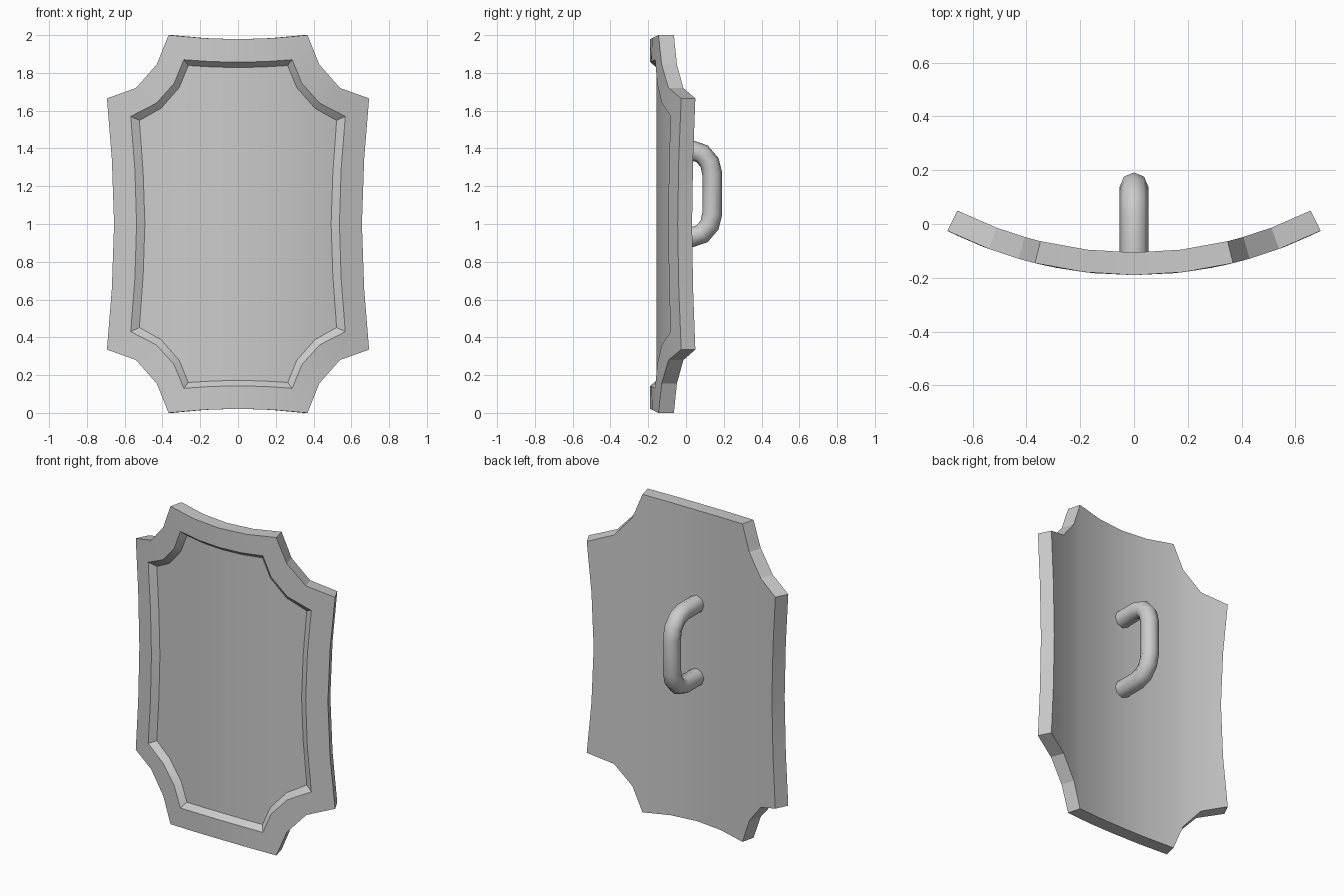
import bpy, bmesh
from math import sqrt, radians

if "Cube" in bpy.data.objects:
    bpy.data.objects.remove(bpy.data.objects["Cube"])

CY = 1.356                              # y of the curvature axis
R_FRONT, R_PANEL, R_BACK = 1.546, 1.511, 1.462

# Quarter outlines (x, z): top middle -> notch -> side middle
OUTER = [(0, 1.978), (.185, 1.984), (.368, 2.0), (.43, 1.845), (.54, 1.72),
         (.694, 1.665), (.668, 1.345), (.656, 1.0)]
RIDGE = [(0, 1.857), (.145, 1.86), (.287, 1.87), (.338, 1.745), (.432, 1.64),
         (.568, 1.57), (.546, 1.29), (.537, 1.0)]
PANEL = [(0, 1.828), (.132, 1.831), (.263, 1.839), (.311, 1.722), (.408, 1.612),
         (.522, 1.548), (.502, 1.27), (.493, 1.0)]
BACK = [(x * R_BACK / R_FRONT, z) for x, z in OUTER]


def ring(bm, quarter, radius):
    """Mirror a quarter outline to a closed loop wrapped on a cylinder."""
    right = quarter + [(x, 2 - z) for x, z in quarter[-2::-1]]
    full = right + [(-x, z) for x, z in right[-2:0:-1]]
    return [bm.verts.new((x, CY - sqrt(radius**2 - x * x), z)) for x, z in full]


def bridge(bm, a, b):
    n = len(a)
    for i in range(n):
        j = (i + 1) % n
        bm.faces.new((a[i], a[j], b[j], b[i]))


def fill(bm, r):
    """Cap a loop with vertical strips so the surface stays curved."""
    n = len(r)
    for s in (1, -1):
        at = lambda i: r[(s * i) % n]
        for i in range(4):
            bm.faces.new((at(i), at(i + 1), at(13 - i), at(14 - i)))
        bm.faces.new([at(i) for i in range(4, 11)])


def smooth(ob, angle):
    bpy.ops.object.select_all(action='DESELECT')
    bpy.context.view_layer.objects.active = ob
    ob.select_set(True)
    bpy.ops.object.shade_smooth_by_angle(angle=radians(angle))


# Curved shield plate with raised rim and recessed panel
bm = bmesh.new()
back, outer = ring(bm, BACK, R_BACK), ring(bm, OUTER, R_FRONT)
ridge, panel = ring(bm, RIDGE, R_FRONT), ring(bm, PANEL, R_PANEL)
bridge(bm, back, outer)
bridge(bm, outer, ridge)
bridge(bm, ridge, panel)
fill(bm, panel)
fill(bm, back)
bmesh.ops.recalc_face_normals(bm, faces=bm.faces)
me = bpy.data.meshes.new("shield_plate")
bm.to_mesh(me)
bm.free()
plate = bpy.data.objects.new("shield_plate", me)
bpy.context.collection.objects.link(plate)
smooth(plate, 20)

# Grip handle: eight-sided tube on the back
half = [(-.12, .23), (.03, .23), (.085, .212), (.125, .165), (.139, .105)]
path = half + [(y, -h) for y, h in reversed(half)]
cu = bpy.data.curves.new("grip_handle", 'CURVE')
cu.dimensions = '3D'
cu.bevel_depth = .053
cu.bevel_resolution = 2
cu.use_fill_caps = True
sp = cu.splines.new('POLY')
sp.points.add(len(path) - 1)
for p, (y, h) in zip(sp.points, path):
    p.co = (0, y, 1.16 + h, 1)
handle = bpy.data.objects.new("grip_handle", cu)
bpy.context.collection.objects.link(handle)
bpy.ops.object.select_all(action='DESELECT')
bpy.context.view_layer.objects.active = handle
handle.select_set(True)
bpy.ops.object.convert(target='MESH')
smooth(bpy.context.object, 60)
